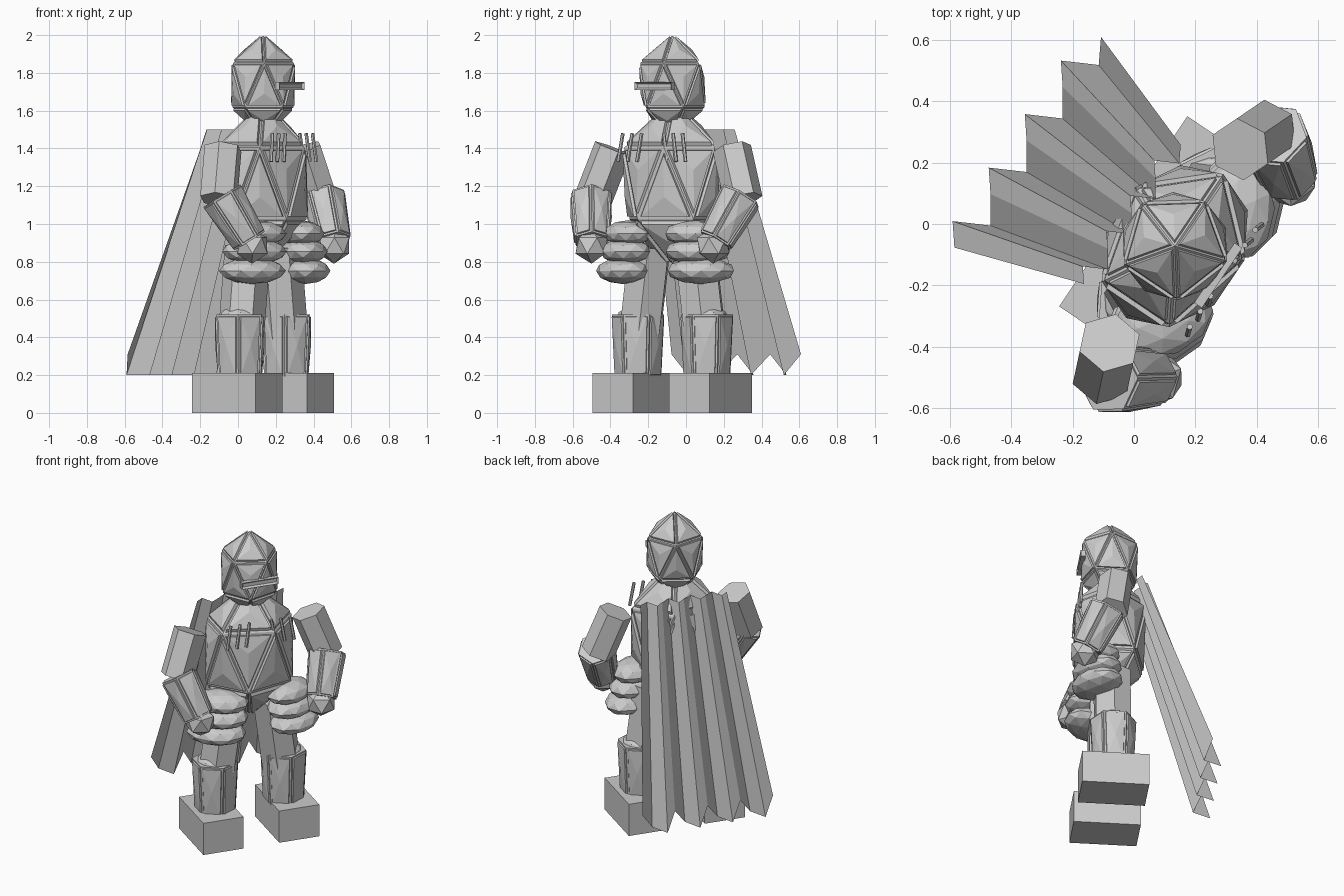
import bpy, bmesh, math
from mathutils import Matrix, Vector

if "Cube" in bpy.data.objects:
    bpy.data.objects.remove(bpy.data.objects["Cube"])

# The figure is built facing -y, then turned and shifted into place
WORLD = Matrix.Translation((0.133, -0.072, 0)) @ Matrix.Rotation(math.radians(56), 4, 'Z')
MIRROR = Matrix.Scale(-1, 4, (1, 0, 0))
SIDES = (("right", MIRROR), ("left", Matrix.Identity(4)))


def finish(name, bm, mat=Matrix.Identity(4), closed=True):
    bm.transform(WORLD @ mat)
    if closed:
        bmesh.ops.recalc_face_normals(bm, faces=bm.faces)
    me = bpy.data.meshes.new(name)
    bm.to_mesh(me)
    bm.free()
    ob = bpy.data.objects.new(name, me)
    bpy.context.collection.objects.link(ob)
    return ob


def panel(bm, faces, frame, step, bulge):
    # flat frame, a stepped edge, then a plate with a raised centre on each face
    bmesh.ops.inset_individual(bm, faces=faces, thickness=frame, depth=0)
    bmesh.ops.inset_individual(bm, faces=faces, thickness=step * 0.4, depth=step)
    bmesh.ops.poke(bm, faces=faces, offset=bulge)


def trs(loc, scale, rz=0):
    return (Matrix.Translation(loc) @ Matrix.Rotation(math.radians(rz), 4, 'Z')
            @ Matrix.Diagonal((*scale, 1)))


def ball(name, loc, scale, rz=0, sub=1, plated=False, side=Matrix.Identity(4)):
    bm = bmesh.new()
    bmesh.ops.create_icosphere(bm, subdivisions=sub, radius=1)
    if plated:
        bm.normal_update()
        panel(bm, bm.faces[:], 0.07, 0.05, 0.06)
    return finish(name, bm, side @ trs(loc, scale, rz))


def limb(name, a, b, ra, rb, n=6, plated=False, side=Matrix.Identity(4)):
    # tapered prism from point a (radius ra) to point b (radius rb)
    a, b = Vector(a), Vector(b)
    d = b - a
    bm = bmesh.new()
    bmesh.ops.create_cone(bm, cap_ends=True, segments=n, radius1=ra, radius2=rb, depth=d.length)
    if plated:
        bm.normal_update()
        panel(bm, [f for f in bm.faces if abs(f.normal.z) < 0.7], 0.014, 0.008, 0.01)
    rot = d.to_track_quat('Z', 'Y').to_matrix().to_4x4()
    return finish(name, bm, side @ Matrix.Translation((a + b) / 2) @ rot)


def box(name, loc, size, side=Matrix.Identity(4), slot=False):
    bm = bmesh.new()
    bmesh.ops.create_cube(bm, size=1)
    bm.transform(trs(loc, size))
    bm.normal_update()
    if slot:
        front = [f for f in bm.faces if f.normal.y < -0.9]
        bmesh.ops.inset_individual(bm, faces=front, thickness=0.014, depth=-0.012)
    return finish(name, bm, side)


# Helmet, visor and breastplate
ball("helmet", (0, 0, 1.735), (0.19, 0.19, 0.262), plated=True)
box("visor", (0, -0.17, 1.73), (0.235, 0.03, 0.042), slot=True)
ball("breastplate", (0, 0, 1.215), (0.305, 0.242, 0.425), plated=True)

for tag, m in SIDES:
    # Breathing slots on the chest
    for i in range(3):
        u = 0.07 + 0.06 * i
        limb(f"{tag}_chest_slot_{i}", (u + 0.025, -0.195, 1.33), (u, -0.187, 1.48),
             0.01, 0.01, side=m)
    # Arm
    limb(f"{tag}_upper_arm", (0.48, -0.04, 1.13), (0.38, 0, 1.40), 0.103, 0.103, side=m)
    limb(f"{tag}_gauntlet", (0.395, -0.18, 0.91), (0.48, -0.06, 1.15), 0.095, 0.115,
         plated=True, side=m)
    ball(f"{tag}_hand", (0.388, -0.19, 0.885), (0.095, 0.095, 0.095), side=m)
    # Hip plates
    for i, (u, z, r) in enumerate(((0.215, 0.95, 0.94), (0.23, 0.855, 1.0), (0.25, 0.752, 1.03))):
        ball(f"{tag}_hip_plate_{i}", (u, -0.1, z), (0.178 * r, 0.13 * r, 0.07), rz=34,
             sub=2, side=m)
    # Leg
    limb(f"{tag}_thigh", (0.21, 0, 0.4), (0.145, 0, 0.88), 0.122, 0.122, side=m)
    limb(f"{tag}_greave", (0.22, 0, 0.19), (0.22, 0, 0.52), 0.122, 0.138,
         plated=True, side=m)
    ball(f"{tag}_knee", (0.22, 0, 0.48), (0.12, 0.12, 0.1), sub=2, side=m)
    box(f"{tag}_foot", (0.244, 0, 0.105), (0.258, 0.405, 0.21), side=m)

# Pleated cape: overlapping folds with a notch in the hem of every return face
bm = bmesh.new()
pleats = [(0.43, 0.58, 0.31)]
for i in range(4):
    s = 0.21 * i
    pleats += [(0.35 - s, 0.535, 0.2), (0.293 - s, 0.645, 0.2), (0.225 - s, 0.592, 0.31)]
prev = None
for u, v, z in pleats:
    low = bm.verts.new((u, v, z))
    top = bm.verts.new((u * 0.66, 0.175 + (v - 0.59) * 0.66, 1.5))
    if prev:
        bm.faces.new((prev[0], prev[1], top, low))
    prev = (low, top)
finish("cape", bm, closed=False)
